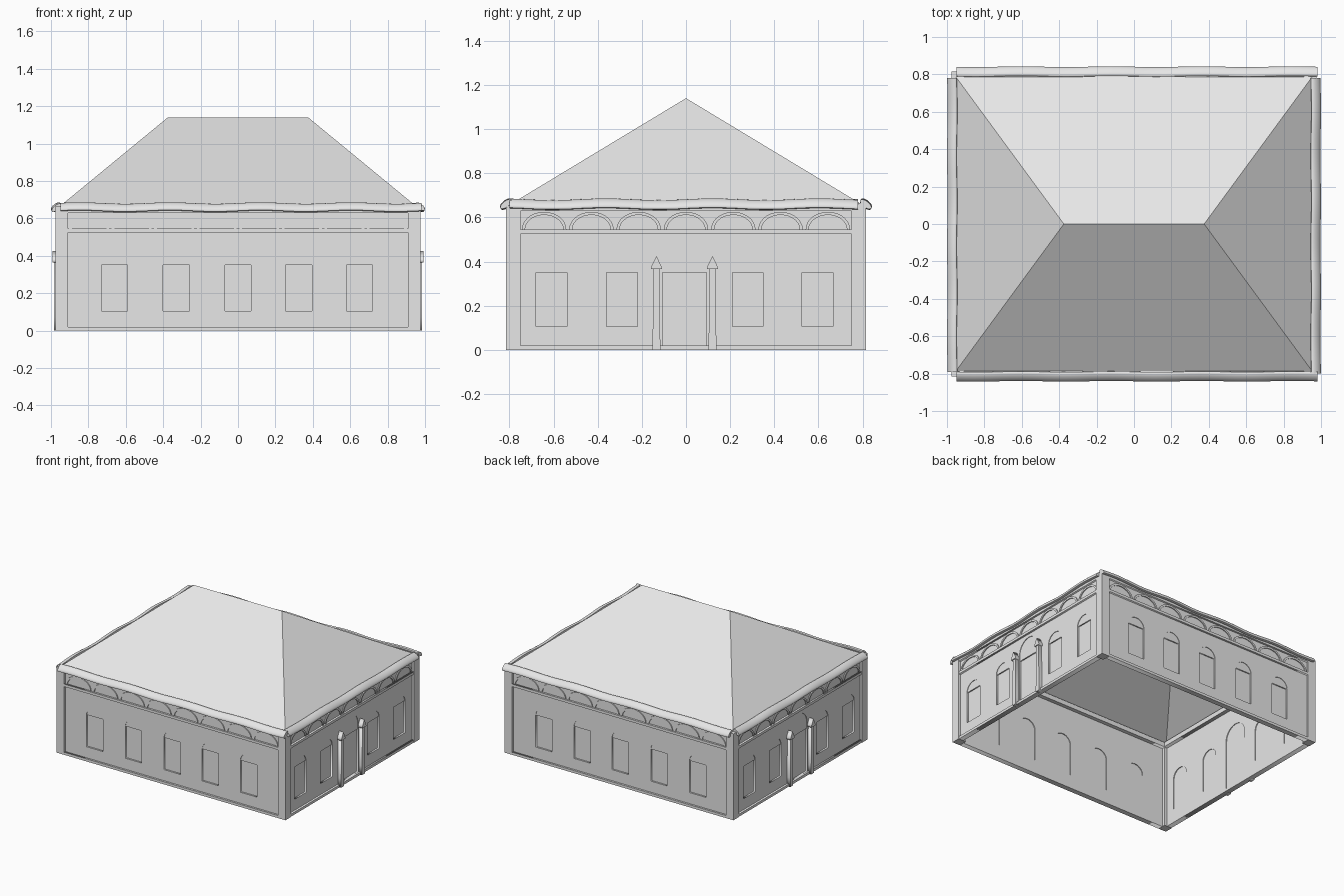
import bpy, bmesh, math
from mathutils import Matrix, Vector

cube = bpy.data.objects.get("Cube")
if cube:
    bpy.data.objects.remove(cube, do_unlink=True)

grey = bpy.data.materials.new("light_grey")
grey.use_nodes = True
colour = (0.8, 0.8, 0.8, 1)
grey.diffuse_color = colour
grey.node_tree.nodes["Principled BSDF"].inputs["Base Color"].default_value = colour

HX, HY, POST, TOP = 0.975, 0.815, 0.065, 0.665


def add_object(name, mesh, matrix=Matrix()):
    obj = bpy.data.objects.new(name, mesh)
    bpy.context.collection.objects.link(obj)
    obj.matrix_world = matrix
    mesh.materials.clear()
    mesh.materials.append(grey)
    return obj


def add_bmesh(name, bm, matrix=Matrix()):
    mesh = bpy.data.meshes.new(name)
    bm.to_mesh(mesh)
    bm.free()
    return add_object(name, mesh, matrix)


def plate(name, outlines, d0, d1, frame):
    """Filled outlines, drawn along the wall and up, thick from d0 to d1 outward."""
    curve = bpy.data.curves.new(name + "_outline", "CURVE")
    curve.dimensions = "2D"
    curve.fill_mode = "BOTH"
    curve.extrude = (d1 - d0) / 2
    for pts in outlines:
        spline = curve.splines.new("POLY")
        spline.points.add(len(pts) - 1)
        for p, (u, z) in zip(spline.points, pts):
            p.co = (u, z, 0, 1)
        spline.use_cyclic_u = True
    temp = bpy.data.objects.new(name + "_temp", curve)
    bpy.context.collection.objects.link(temp)
    graph = bpy.context.evaluated_depsgraph_get()
    mesh = bpy.data.meshes.new_from_object(temp.evaluated_get(graph))
    bpy.data.objects.remove(temp, do_unlink=True)
    mesh.name = name
    return add_object(name, mesh, frame @ Matrix.Translation((0, 0, (d0 + d1) / 2)))


def rect(u0, u1, z0, z1):
    return [(u0, z0), (u1, z0), (u1, z1), (u0, z1)]


def arc(u, z, rx, rz, steps=14):
    return [(u + rx * math.cos(math.pi * i / steps), z + rz * math.sin(math.pi * i / steps))
            for i in range(steps + 1)]


def arch_head(u, r, z, spring, top):
    """Arched part above the flat transom at height z."""
    stilt = [(u - r, z), (u + r, z)] if spring > z else []
    return stilt + arc(u, spring, r, top - spring)


def opening(u, r, z0, spring, top):
    return [(u - r, z0), (u + r, z0)] + arc(u, spring, r, top - spring)


def gutter(name, u0, u1, frame, dist):
    """Gently wavy rolled eave with a tilted oval section."""
    bm = bmesh.new()
    rings, n, sides = [], 40, 16
    tilt = math.radians(-38)
    for i in range(n + 1):
        u = u0 + (u1 - u0) * i / n
        wave = 0.004 * math.sin(u * 13)
        ring = []
        for k in range(sides):
            a = 2 * math.pi * k / sides
            p, q = 0.031 * math.cos(a), 0.014 * math.sin(a)
            d = p * math.cos(tilt) - q * math.sin(tilt)
            z = p * math.sin(tilt) + q * math.cos(tilt)
            ring.append(bm.verts.new((u, 0.66 + z + wave, dist + d + wave / 2)))
        rings.append(ring)
    for a, b in zip(rings, rings[1:]):
        for k in range(sides):
            j = (k + 1) % sides
            bm.faces.new((a[k], a[j], b[j], b[k]))
    bm.faces.new(rings[0])
    bm.faces.new(rings[-1])
    bmesh.ops.recalc_face_normals(bm, faces=bm.faces)
    obj = add_bmesh(name, bm, frame)
    bpy.ops.object.select_all(action="DESELECT")
    obj.select_set(True)
    bpy.context.view_layer.objects.active = obj
    bpy.ops.object.shade_smooth_by_angle(angle=math.radians(40))


# Four walls: name, turn, distance, half length, windows, door, frieze arches, eave ends
LONG = [-0.66, -0.33, 0, 0.325, 0.65]
SHORT = [-0.61, -0.29, 0.28, 0.595]
WALLS = [("front", 0, HY, HX, LONG, False, 8, (-0.95, 0.98)),
         ("left", 90, HX - 0.003, HY, SHORT, True, 7, (-0.8, 0.78)),
         ("back", 180, HY, HX, [-u for u in LONG], False, 8, (-0.98, 0.95)),
         ("right", 270, HX - 0.003, HY, [-u for u in SHORT], True, 7, (-0.78, 0.79))]

for name, turn, D, half, windows, has_door, bays, eave in WALLS:
    frame = Matrix.Rotation(math.radians(turn), 4, "Z") @ Matrix.Rotation(math.pi / 2, 4, "X")
    w = half - POST
    holes = [opening(u, 0.07, 0.105, 0.35, 0.415) for u in windows]
    panes = [rect(u - 0.07, u + 0.07, 0.105, 0.35) for u in windows]
    heads = [arch_head(u, 0.07, 0.35, 0.35, 0.415) for u in windows]
    if has_door:
        side = -0.007 if turn == 90 else 0.007
        holes.append(opening(side, 0.1, 0.02, 0.4, 0.5))
        panes.append(rect(side - 0.1, side + 0.1, 0.02, 0.35))
        heads.append(arch_head(side, 0.1, 0.35, 0.4, 0.5))
        # Gabled door columns
        for k, s in enumerate((-1, 1)):
            c = side + s * 0.127
            shaft = [(c - 0.018, 0), (c + 0.018, 0), (c + 0.017, 0.07),
                     (c + 0.013, 0.365), (c - 0.013, 0.365), (c - 0.017, 0.07)]
            cap = [(c - 0.025, 0.365), (c + 0.025, 0.365), (c + 0.022, 0.38),
                   (c, 0.425), (c - 0.022, 0.38)]
            plate(f"{name}_column_{k}", [shaft], D - 0.015, D + 0.013, frame)
            plate(f"{name}_column_cap_{k}", [cap], D - 0.015, D + 0.02, frame)

    # Wall sheet with openings, filled by set-back panes and arch heads
    plate(name + "_wall", [rect(-w, w, 0, 0.64)] + holes, D - 0.04, D - 0.015, frame)
    plate(name + "_panes", panes, D - 0.035, D - 0.028, frame)
    plate(name + "_arch_heads", heads, D - 0.034, D - 0.019, frame)

    # Raised rails framing the wall and the frieze
    plate(name + "_rails", [rect(-w, w, 0, 0.02), rect(-w, w, 0.525, 0.545)],
          D - 0.015, D, frame)
    plate(name + "_top_beam", [rect(-w, w, 0.63, TOP)], D - 0.07, D, frame)

    # Blind arcade in the frieze
    pitch = 2 * w / bays
    arches = []
    for i in range(bays):
        c = -w + pitch * (i + 0.5)
        outer = arc(c, 0.545, pitch * 0.47, 0.08)
        inner = arc(c, 0.545, pitch * 0.47 - 0.014, 0.066)
        arches.append(outer + inner[::-1])
    plate(name + "_frieze_arches", arches, D - 0.015, D - 0.008, frame)

    gutter(name + "_eave_roll", *eave, frame, D)

# Corner posts
for sx in (-1, 1):
    for sy in (-1, 1):
        bm = bmesh.new()
        bmesh.ops.create_cube(bm, size=1)
        bmesh.ops.scale(bm, vec=Vector((POST, POST, TOP)), verts=bm.verts)
        place = Matrix.Translation((sx * (HX - POST / 2), sy * (HY - POST / 2), TOP / 2))
        add_bmesh("corner_post", bm, place)

# Hipped roof shell, open underneath
bm = bmesh.new()
ex, ey, ez, ridge, peak = 0.955, 0.79, 0.663, 0.375, 1.14
a, b, c, d = [bm.verts.new((x * ex, y * ey, ez)) for x, y in ((-1, -1), (1, -1), (1, 1), (-1, 1))]
r0, r1 = bm.verts.new((-ridge, 0, peak)), bm.verts.new((ridge, 0, peak))
for face in ((a, b, r1, r0), (b, c, r1), (c, d, r0, r1), (d, a, r0)):
    bm.faces.new(face)
roof = add_bmesh("hipped_roof", bm)
shell = roof.modifiers.new("thickness", "SOLIDIFY")
shell.thickness = 0.012
shell.offset = -1
shell.use_even_offset = True
